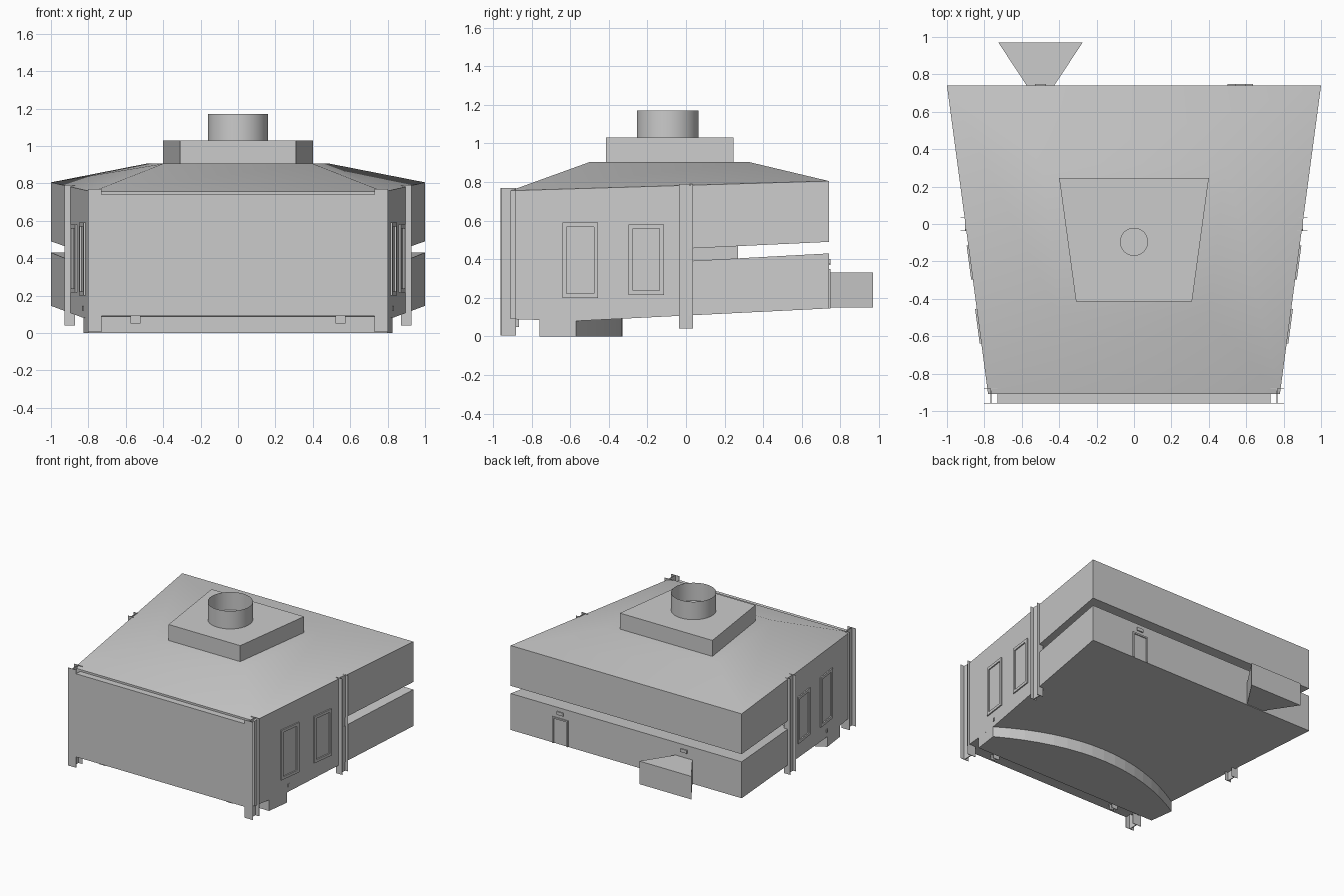
import bpy, bmesh, math

if "Cube" in bpy.data.objects:
    bpy.data.objects.remove(bpy.data.objects["Cube"])

BACK, FRONT = 0.74, -0.91


def half(y):
    """Half width of the tapered plan at depth y."""
    return 0.78 + (y - FRONT) * 0.22 / (BACK - FRONT)


def loft(name, a, b, caps=True):
    """Skin two matching closed rings of points."""
    bm = bmesh.new()
    va = [bm.verts.new(p) for p in a]
    vb = [bm.verts.new(p) for p in b]
    n = len(va)
    for i in range(n):
        j = (i + 1) % n
        bm.faces.new((va[i], va[j], vb[j], vb[i]))
    if caps:
        bm.faces.new(va)
        bm.faces.new(vb)
        bmesh.ops.recalc_face_normals(bm, faces=bm.faces)
    me = bpy.data.meshes.new(name)
    bm.to_mesh(me)
    bm.free()
    ob = bpy.data.objects.new(name, me)
    bpy.context.collection.objects.link(ob)
    return ob


def prism(name, pts, z0, z1):
    return loft(name, [(x, y, z0) for x, y in pts], [(x, y, z1) for x, y in pts])


def box(name, x0, x1, y0, y1, z0, z1):
    return prism(name, [(x0, y0), (x1, y0), (x1, y1), (x0, y1)], z0, z1)


def trapezoid(yf, wf, yb, wb, zf, zb):
    return [(-wf, yf, zf), (wf, yf, zf), (wb, yb, zb), (-wb, yb, zb)]


def smooth(ob):
    bpy.ops.object.select_all(action='DESELECT')
    ob.select_set(True)
    bpy.context.view_layer.objects.active = ob
    bpy.ops.object.shade_smooth_by_angle(angle=math.radians(35))


def i_beam(name, x, y, hx, hy, z0, z1):
    """Thin steel section: two flanges and a web."""
    t = 0.003
    prism(name, [(x - hx, y - hy), (x + hx, y - hy), (x + hx, y - hy + t), (x + t, y - hy + t),
                 (x + t, y + hy - t), (x + hx, y + hy - t), (x + hx, y + hy), (x - hx, y + hy),
                 (x - hx, y + hy - t), (x - t, y + hy - t), (x - t, y - hy + t),
                 (x - hx, y - hy + t)], z0, z1)


def wall_bar(name, side, y0, y1, z0, z1, out):
    """Strip lying on the slanted side wall."""
    prism(name, [(side * (half(y0) - 0.005), y0), (side * (half(y0) + out), y0),
                 (side * (half(y1) + out), y1), (side * (half(y1) - 0.005), y1)], z0, z1)


# Main hall with the slot between the lower and upper tiers
profile = [(FRONT, 0.09), (-0.57, 0.08), (BACK, 0.145), (BACK, 0.43), (0, 0.39),
           (0, 0.455), (BACK, 0.49), (BACK, 0.805), (FRONT, 0.755)]
loft("hall_walls", [(-half(y), y, z) for y, z in profile], [(half(y), y, z) for y, z in profile])
box("slot_core", -0.6, 0.6, -0.02, 0.27, 0.38, 0.475)

# Roof, raised cap and open vent
smooth(loft("roof", trapezoid(FRONT, 0.78, BACK, 1.0, 0.755, 0.805),
            trapezoid(-0.495, 0.4, 0.32, 0.49, 0.905, 0.905)))
loft("roof_cap", trapezoid(-0.415, 0.31, 0.245, 0.4, 0.9, 0.9),
     trapezoid(-0.415, 0.31, 0.245, 0.4, 1.03, 1.03))


def circle(r, z, n=48):
    return [(r * math.cos(2 * math.pi * i / n), -0.095 + r * math.sin(2 * math.pi * i / n), z)
            for i in range(n)]


smooth(loft("vent_tube", circle(0.16, 1.025), circle(0.16, 1.17), caps=False))
smooth(loft("vent_plug", circle(0.075, 1.025), circle(0.075, 1.04)))

# Curved platform under the front
arc = []
for i in range(17):
    x = 0.825 * (1 - i / 8)
    arc.append((x, -0.33 - 0.24 * (x / 0.825) ** 2))
prism("platform", [(-half(-0.76), -0.76), (half(-0.76), -0.76)] + arc, 0.0, 0.1)

# Front panel
box("front_panel", -0.73, 0.73, -0.96, -0.905, 0.09, 0.74)

for side, tag in ((-1, "left"), (1, "right")):
    # Columns
    i_beam("front_column_" + tag, side * 0.765, -0.92, 0.036, 0.04, 0.005, 0.77)
    i_beam("middle_column_" + tag, side * 0.9, 0.0, 0.028, 0.037, 0.04, 0.79)
    i_beam("stub_column_" + tag, side * 0.548, -0.88, 0.027, 0.015, 0.05, 0.1)
    # Framed side windows
    for k, (y0, y1, z0, z1) in enumerate(((-0.64, -0.455, 0.2, 0.59), (-0.297, -0.115, 0.215, 0.58))):
        n = "window_%s_%d_" % (tag, k)
        w = 0.022
        wall_bar(n + "front_jamb", side, y0, y0 + w, z0, z1, 0.009)
        wall_bar(n + "back_jamb", side, y1 - w, y1, z0, z1, 0.009)
        wall_bar(n + "sill", side, y0 + w, y1 - w, z0, z0 + w, 0.009)
        wall_bar(n + "head", side, y0 + w, y1 - w, z1 - w, z1, 0.009)
    wall_bar("side_fitting_" + tag, side, -0.565, -0.55, 0.12, 0.145, 0.006)

# Back door frame and small plates above the openings
for x0, x1, z0, z1, n in ((0.5, 0.512, 0.145, 0.35, "jamb_a"), (0.623, 0.635, 0.145, 0.35, "jamb_b"),
                          (0.512, 0.623, 0.338, 0.35, "head"), (0.54, 0.595, 0.375, 0.4, "plate")):
    box("back_door_" + n, x0, x1, BACK - 0.005, BACK + 0.008, z0, z1)
box("porch_plate", -0.53, -0.47, BACK - 0.005, BACK + 0.008, 0.37, 0.395)

# Flared rear porch
prism("rear_porch", [(-0.57, BACK - 0.005), (-0.43, BACK - 0.005), (-0.275, 0.97), (-0.725, 0.97)], 0.15, 0.33)
